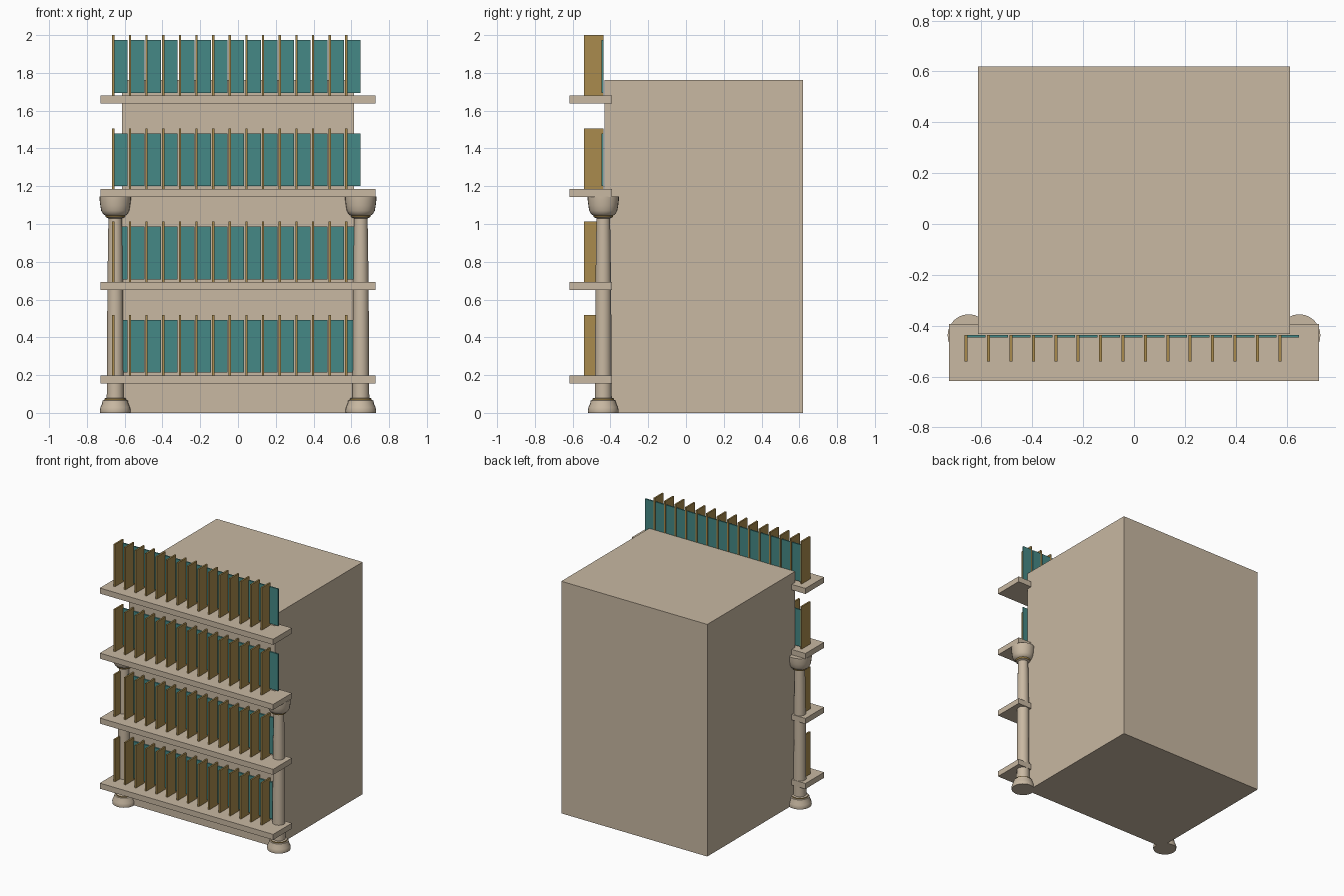
import bpy
import math

cube = bpy.data.objects.get("Cube")
if cube:
    bpy.data.objects.remove(cube, do_unlink=True)


def material(name, rgb):
    m = bpy.data.materials.new(name)
    m.use_nodes = True
    m.diffuse_color = (*rgb, 1)
    m.node_tree.nodes["Principled BSDF"].inputs["Base Color"].default_value = (*rgb, 1)
    return m


STONE = material("sandstone", (0.58, 0.48, 0.36))
GLASS = material("teal glass", (0.06, 0.25, 0.24))
BRASS = material("dark gold", (0.40, 0.26, 0.075))


def make_mesh(name, verts, faces, mats):
    me = bpy.data.meshes.new(name)
    me.from_pydata(verts, [], faces)
    for m in mats:
        me.materials.append(m)
    ob = bpy.data.objects.new(name, me)
    bpy.context.collection.objects.link(ob)
    return ob


def box(name, x, y, z, mat):
    """Box from (low, high) ranges on each axis."""
    verts = [(a, b, c) for a in x for b in y for c in z]
    faces = [(0, 1, 3, 2), (4, 6, 7, 5), (0, 4, 5, 1),
             (2, 3, 7, 6), (0, 2, 6, 4), (1, 5, 7, 3)]
    return make_mesh(name, verts, faces, [mat])


def lathe(name, profile, x, y, sides=24):
    """Turned solid; profile rows are (radius, height, material slot above)."""
    verts, faces, slots = [], [], []
    for r, z, _ in profile:
        for i in range(sides):
            a = math.tau * i / sides
            verts.append((x + r * math.cos(a), y + r * math.sin(a), z))
    for k in range(len(profile) - 1):
        for i in range(sides):
            j = (i + 1) % sides
            faces.append((k * sides + i, k * sides + j,
                          (k + 1) * sides + j, (k + 1) * sides + i))
            slots.append(profile[k][2])
    top = (len(profile) - 1) * sides
    faces += [tuple(reversed(range(sides))), tuple(range(top, top + sides))]
    slots += [0, 0]
    ob = make_mesh(name, verts, faces, [STONE, BRASS])
    for p, s in zip(ob.data.polygons, slots):
        p.material_index = s
    bpy.ops.object.select_all(action="DESELECT")
    ob.select_set(True)
    bpy.context.view_layer.objects.active = ob
    bpy.ops.object.shade_smooth_by_angle(angle=math.radians(35))
    return ob


# Main block
box("building_body", (-0.613, 0.613), (-0.432, 0.62), (0, 1.762), STONE)

# Balcony slabs, each with a row of fins and panels
FINS, STEP, FIRST = 15, 0.0881, -0.66
for level, top in enumerate((0.198, 0.692, 1.185, 1.679), 1):
    box(f"balcony_slab_{level}", (-0.728, 0.728), (-0.618, -0.393),
        (top - 0.042, top), STONE)
    for i in range(FINS):
        x = FIRST + i * STEP
        box(f"fin_{level}_{i}", (x - 0.006, x + 0.006), (-0.541, -0.437),
            (top, top + 0.321), BRASS)
        box(f"panel_{level}_{i}", (x + 0.006, x + 0.076), (-0.447, -0.437),
            (top + 0.015, top + 0.295), GLASS)

# Columns with moulded base, gold rings and flared capital
PROFILE = [
    (0.080, 0.0, 0), (0.082, 0.012, 0), (0.078, 0.030, 0), (0.070, 0.048, 0),
    (0.066, 0.066, 0), (0.058, 0.068, 1), (0.058, 0.076, 0), (0.045, 0.080, 0),
    (0.043, 0.30, 0), (0.042, 0.60, 0), (0.039, 0.85, 0), (0.036, 1.03, 0),
    (0.050, 1.036, 1), (0.053, 1.046, 0), (0.064, 1.052, 0), (0.074, 1.070, 0),
    (0.079, 1.098, 0), (0.083, 1.130, 0), (0.083, 1.145, 0),
]
for side, name in ((1, "left_column"), (-1, "right_column")):
    lathe(name, PROFILE, side * 0.65, -0.438)
